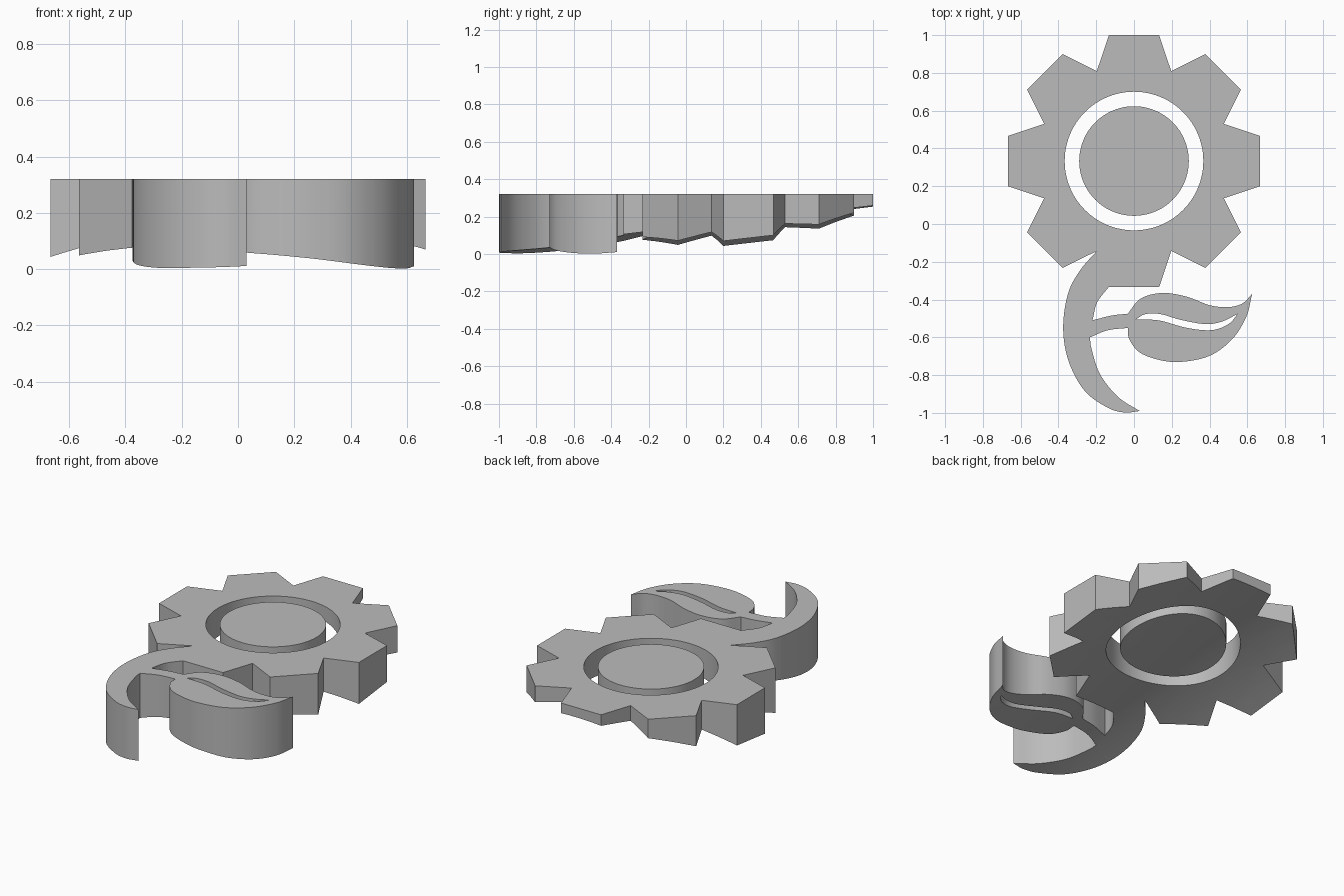
import bpy
import bmesh
from math import sin, cos, radians, atan, hypot, pi
from mathutils import Vector

if "Cube" in bpy.data.objects:
    bpy.data.objects.remove(bpy.data.objects["Cube"], do_unlink=True)

TOP = 0.32
CENTRE = 1 / 3
GRID = 0.08

grey = bpy.data.materials.new("plain grey")
grey.use_nodes = True
grey.diffuse_color = (0.5, 0.5, 0.5, 1)
grey.node_tree.nodes["Principled BSDF"].inputs["Base Color"].default_value = grey.diffuse_color


def underside(x, y):
    """Height of the gently arched underside."""
    return max(0.0, 0.152 + 0.126 * y - 0.017 * y * y + 0.02 * x - 0.27 * x * x)


def smooth(points, steps=6):
    """Smooth path through the points, leaving out the last one."""
    pts = [Vector(p) for p in points]
    pts = [2 * pts[0] - pts[1]] + pts + [2 * pts[-1] - pts[-2]]
    path = []
    for a, b, c, d in zip(pts, pts[1:], pts[2:], pts[3:]):
        for i in range(steps):
            t = i / steps
            path.append(0.5 * (2 * b + (c - a) * t + (2 * a - 5 * b + 4 * c - d) * t ** 2
                               + (3 * b - a - 3 * c + d) * t ** 3))
    return path


def polar(radius, angle):
    return Vector((radius * cos(angle), CENTRE + radius * sin(angle)))


def circle(radius, sides=96):
    return [polar(radius, 2 * pi * i / sides) for i in range(sides)]


def slab(name, loops):
    """Flat-topped plate from outline loops, with an arched underside."""
    bm = bmesh.new()
    for loop in loops:
        verts = [bm.verts.new((p[0], p[1], 0)) for p in loop]
        for a, b in zip(verts, verts[1:] + verts[:1]):
            bm.edges.new((a, b))
    bmesh.ops.triangle_fill(bm, use_beauty=True, edges=bm.edges[:], normal=(0, 0, 1))
    # slice the plate into a grid so the underside can bend
    for normal in ((1, 0, 0), (0, 1, 0)):
        for i in range(-13, 14):
            bmesh.ops.bisect_plane(bm, geom=bm.verts[:] + bm.edges[:] + bm.faces[:],
                                   plane_co=Vector(normal) * (i * GRID + 0.003),
                                   plane_no=normal, dist=1e-5)
    bmesh.ops.triangulate(bm, faces=bm.faces[:])
    low = bm.verts[:]
    result = bmesh.ops.extrude_face_region(bm, geom=bm.faces[:], use_keep_orig=True)
    for v in result["geom"]:
        if isinstance(v, bmesh.types.BMVert):
            v.co.z = TOP
    for v in low:
        v.co.z = underside(v.co.x, v.co.y)
    bmesh.ops.recalc_face_normals(bm, faces=bm.faces[:])
    mesh = bpy.data.meshes.new(name)
    bm.to_mesh(mesh)
    bm.free()
    mesh.materials.append(grey)
    obj = bpy.data.objects.new(name, mesh)
    bpy.context.collection.objects.link(obj)
    bpy.ops.object.select_all(action="DESELECT")
    obj.select_set(True)
    bpy.context.view_layer.objects.active = obj
    bpy.ops.object.shade_smooth_by_angle(angle=radians(20))
    return obj


# Eight-toothed flower head, from the notch right of the bottom tooth round to its left
TIP_RADIUS = hypot(2 / 3, 0.133)
TIP_ANGLE = atan(0.2)
NOTCH_RADIUS = 0.515
outline = []
for tooth in range(7):
    middle = radians(-45 + 45 * tooth)
    outline += [polar(NOTCH_RADIUS, middle - pi / 8),
                polar(TIP_RADIUS, middle - TIP_ANGLE),
                polar(TIP_RADIUS, middle + TIP_ANGLE)]

# Stem: outer sweep, then inner sweep back up to the leaf stalk
outline += smooth([(-0.197, -0.143), (-0.285, -0.245), (-0.35, -0.37), (-0.375, -0.555),
                   (-0.345, -0.73), (-0.26, -0.885), (-0.14, -0.972), (-0.05, -0.998), (0.03, -0.99)])
outline += smooth([(0.03, -0.99), (-0.085, -0.915), (-0.18, -0.795), (-0.225, -0.66), (-0.233, -0.6)])

# Stalk and leaf
outline += smooth([(-0.233, -0.6), (-0.14, -0.563), (-0.033, -0.55)])
outline += smooth([(-0.033, -0.55), (-0.025, -0.61), (0.03, -0.68), (0.135, -0.72), (0.25, -0.73),
                   (0.4, -0.698), (0.52, -0.61), (0.595, -0.49), (0.625, -0.37)])
outline += smooth([(0.625, -0.37), (0.575, -0.42), (0.5, -0.44), (0.4, -0.43), (0.28, -0.385),
                   (0.15, -0.365), (0.035, -0.395), (-0.033, -0.475)])
outline += smooth([(-0.033, -0.475), (-0.12, -0.485), (-0.22, -0.51)])

# Stem rejoins the bottom tooth
outline += smooth([(-0.22, -0.51), (-0.195, -0.415), polar(TIP_RADIUS, -pi / 2 - TIP_ANGLE)])
outline += [polar(TIP_RADIUS, -pi / 2 - TIP_ANGLE), polar(TIP_RADIUS, -pi / 2 + TIP_ANGLE)]

# Slot along the leaf vein
vein = smooth([(0.01, -0.505), (0.06, -0.477), (0.14, -0.477), (0.25, -0.508), (0.38, -0.53),
               (0.47, -0.515), (0.55, -0.475)])
vein += smooth([(0.55, -0.475), (0.5, -0.53), (0.41, -0.562), (0.28, -0.55), (0.14, -0.512),
                (0.04, -0.505), (0.01, -0.505)])[:-2]

slab("gear_flower_with_stem_and_leaf", [outline, circle(0.367), vein])
slab("flower_centre_disc", [circle(0.29)])
